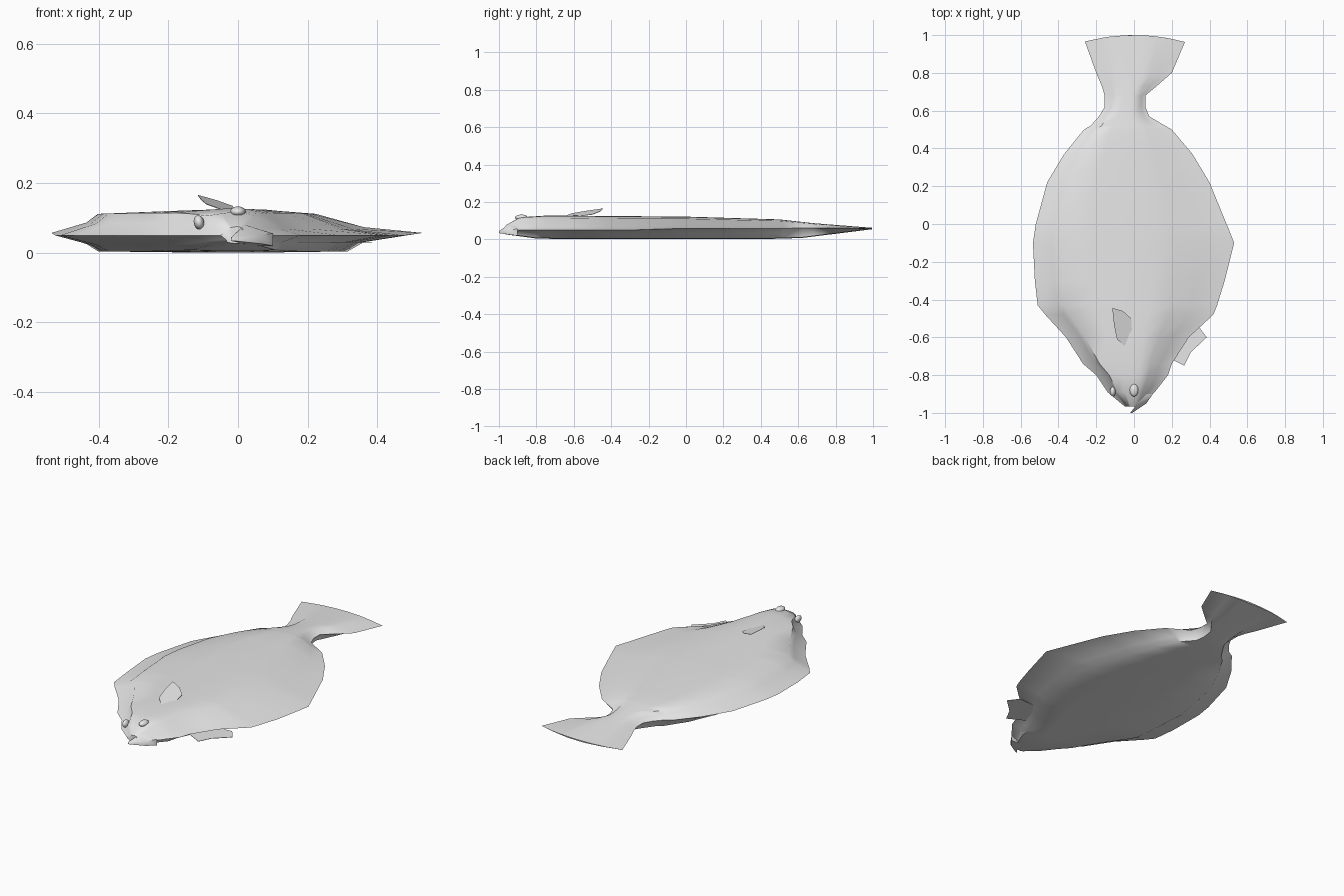
import bpy, bmesh, math

if "Cube" in bpy.data.objects:
    bpy.data.objects.remove(bpy.data.objects["Cube"])

grey = bpy.data.materials.new("fish grey")
grey.diffuse_color = (0.8, 0.8, 0.8, 1)
grey.use_nodes = True
grey.node_tree.nodes["Principled BSDF"].inputs["Base Color"].default_value = grey.diffuse_color


def finish(name, bm, angle=40):
    bmesh.ops.recalc_face_normals(bm, faces=bm.faces)
    me = bpy.data.meshes.new(name)
    bm.to_mesh(me)
    bm.free()
    me.materials.append(grey)
    ob = bpy.data.objects.new(name, me)
    bpy.context.collection.objects.link(ob)
    bpy.ops.object.select_all(action='DESELECT')
    bpy.context.view_layer.objects.active = ob
    ob.select_set(True)
    bpy.ops.object.shade_smooth_by_angle(angle=math.radians(angle))
    return ob


def loft(name, rings, angle=40):
    bm = bmesh.new()
    rows = [[bm.verts.new(p) for p in r] for r in rings]
    n = len(rows[0])
    for a, b in zip(rows, rows[1:]):
        for i in range(n):
            j = (i + 1) % n
            bm.faces.new((a[i], a[j], b[j], b[i]))
    bm.faces.new(rows[0])
    bm.faces.new(rows[-1])
    return finish(name, bm, angle)


def at(keys, y):
    """Linear value of a short (y, value) curve."""
    for (y0, v0), (y1, v1) in zip(keys, keys[1:]):
        if y <= y1:
            return v0 + (v1 - v0) * max(0, (y - y0) / (y1 - y0))
    return keys[-1][1]


# Fin outline: y, left edge, right edge
outline = [
    (-0.965, -0.05, 0.03), (-0.89, -0.14, 0.11), (-0.80, -0.20, 0.18),
    (-0.74, -0.27, 0.20), (-0.60, -0.36, 0.29), (-0.48, -0.47, 0.42),
    (-0.43, -0.51, 0.44), (-0.30, -0.525, 0.48), (-0.10, -0.535, 0.53),
    (0.0, -0.52, 0.49), (0.22, -0.46, 0.40), (0.37, -0.37, 0.31),
    (0.50, -0.265, 0.20), (0.52, -0.23, 0.165), (0.57, -0.185, 0.08),
    (0.62, -0.155, 0.06), (0.68, -0.155, 0.06), (0.73, -0.17, 0.12),
    (0.80, -0.20, 0.20), (1.0, -0.26, 0.27)]

# Height curves along the body
top_z = [(-0.965, 0.075), (-0.89, 0.118), (-0.74, 0.128), (0.0, 0.122),
         (0.5, 0.107), (0.68, 0.087), (1.0, 0.062)]
low_z = [(-0.965, 0.03), (-0.8, 0.008), (-0.6, 0.004), (0.4, 0.004),
         (0.62, 0.011), (1.0, 0.058)]
edge_z = [(-0.3, 0.05), (-0.1, 0.057), (0.62, 0.06)]
# Share of the half width taken by the thick flank
flank_l = [(-0.965, 0.6), (-0.6, 0.72), (-0.1, 0.75), (0.57, 0.75), (0.8, 0.5)]
flank_r = [(-0.965, 0.4), (-0.6, 0.45), (-0.1, 0.42), (0.57, 0.36), (0.8, 0.45)]


def section(y, xl, xr):
    zt, zb, ze = at(top_z, y), at(low_z, y), at(edge_z, y)
    li, ri = xl * at(flank_l, y), xr * at(flank_r, y)
    h = zt - ze
    root_l, root_r = li + 0.25 * (xl - li), ri + 0.45 * (xr - ri)
    top = [(xl, ze), (root_l, ze + 0.45 * h), (li, zt - 0.17 * h)]
    for t, drop in ((0.3, 0.08), (0.6, 0.0), (0.8, 0.03)):
        top.append((li + t * (ri - li), zt - drop * h))
    top += [(ri, zt - 0.17 * h), (root_r, ze + 0.25 * h), (xr, ze)]
    low_r = ri + 0.3 * (xr - ri)
    low = [(root_r, ze - 0.5 * (ze - zb)), (low_r, zb)]
    low += [(li + t * (low_r - li), zb - 0.003) for t in (0.7, 0.35)]
    low += [(li, zb), (root_l, ze - 0.6 * (ze - zb))]
    # the tail's rear rim is bowed
    bow = 0.035 if y > 0.99 else 0
    return [(x, y - bow * (x / 0.265) ** 2, z) for x, z in top + low]


loft("body_and_tail", [section(*s) for s in outline], 50)

# Lower jaw, set sideways beside the mouth notch
jaw = []
for y, x0, x1, z0, z1 in ((-0.90, 0.0, 0.10, 0.02, 0.09),
                          (-0.95, 0.02, 0.065, 0.026, 0.08),
                          (-1.0, -0.02, -0.01, 0.034, 0.044)):
    jaw.append([(x0, y, z0), (x1, y, z0), (x1, y, (z0 + z1) / 2), (x0, y, z1)])
loft("lower_jaw", jaw)


# Eyes
def eye(name, loc, size, tilt):
    bm = bmesh.new()
    bmesh.ops.create_uvsphere(bm, u_segments=12, v_segments=8, radius=1)
    ob = finish(name, bm, 60)
    ob.location, ob.scale, ob.rotation_euler = loc, size, (0, tilt, 0)


eye("upper_eye", (0.0, -0.88, 0.117), (0.023, 0.034, 0.016), 0)
eye("side_eye", (-0.112, -0.887, 0.087), (0.015, 0.026, 0.021), -0.2)


# Thin side fins
def fin(name, points, height):
    bm = bmesh.new()
    lo = [bm.verts.new((x, y, height(x, y) - 0.001)) for x, y in points]
    hi = [bm.verts.new((x, y, height(x, y) + 0.001)) for x, y in points]
    bm.faces.new(lo)
    bm.faces.new(hi)
    for i in range(len(lo)):
        j = (i + 1) % len(lo)
        bm.faces.new((lo[i], lo[j], hi[j], hi[i]))
    finish(name, bm, 30)


fin("upper_side_fin",
    [(-0.115, -0.445), (-0.06, -0.46), (-0.015, -0.50), (-0.01, -0.58),
     (-0.045, -0.65), (-0.09, -0.61), (-0.105, -0.54)],
    lambda x, y: 0.165 - 0.25 * (x + 0.115) - 0.12 * (-0.445 - y))
fin("lower_side_fin",
    [(0.17, -0.70), (0.265, -0.75), (0.30, -0.68), (0.385, -0.60),
     (0.34, -0.54), (0.22, -0.55)],
    lambda x, y: 0.029)
